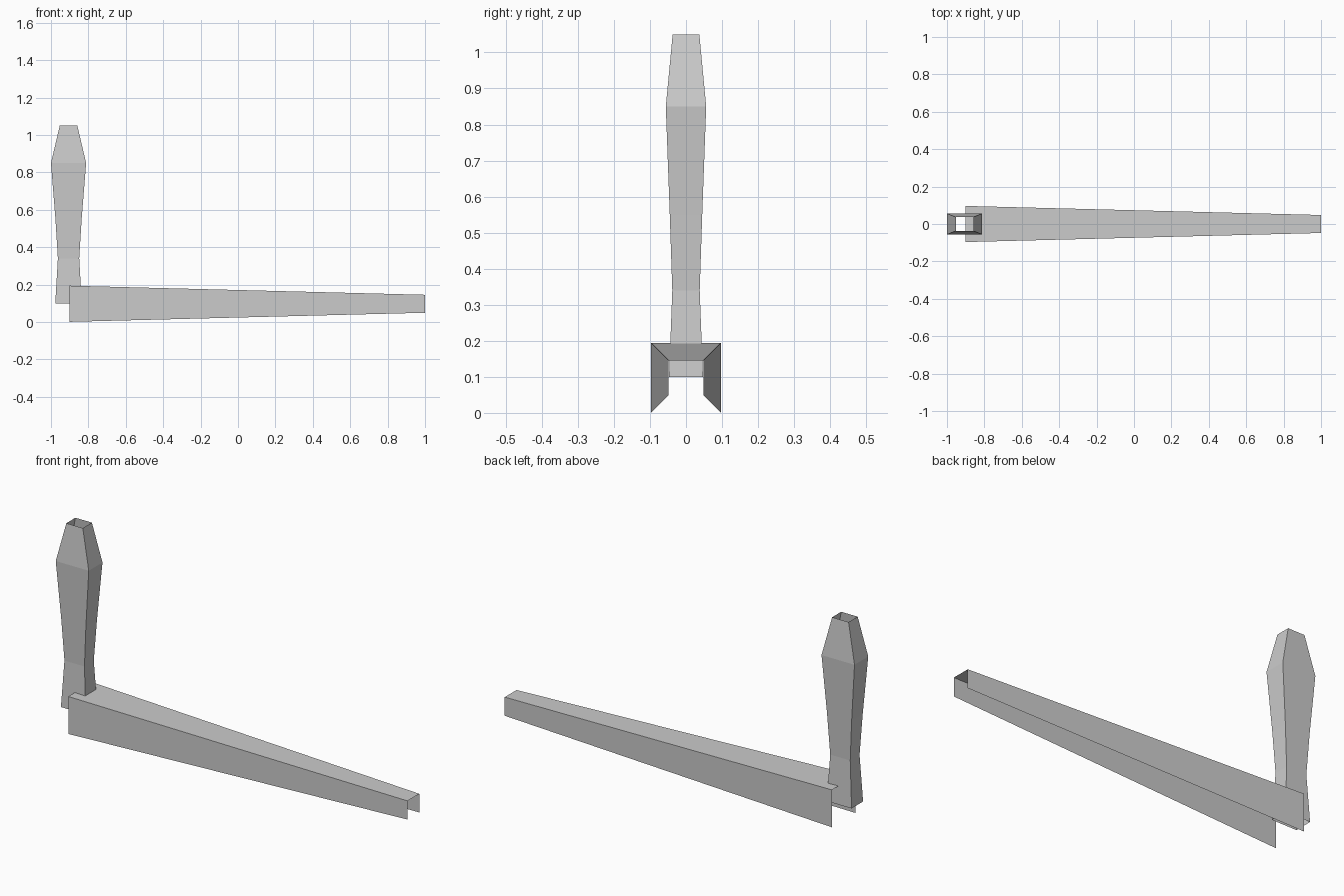
import bpy
import bmesh

cube = bpy.data.objects.get("Cube")
if cube:
    bpy.data.objects.remove(cube, do_unlink=True)

# Single plain grey finish
grey = bpy.data.materials.new("plain_grey")
grey.use_nodes = True
grey.diffuse_color = (0.6, 0.6, 0.6, 1)
grey.node_tree.nodes["Principled BSDF"].inputs["Base Color"].default_value = (0.6, 0.6, 0.6, 1)


def loft(name, sections, closed):
    """Skin a row of cross-sections, leaving both ends open."""
    bm = bmesh.new()
    rings = [[bm.verts.new(p) for p in section] for section in sections]
    for a, b in zip(rings, rings[1:]):
        n = len(a)
        for i in range(n if closed else n - 1):
            j = (i + 1) % n
            bm.faces.new((a[i], a[j], b[j], b[i]))
    mesh = bpy.data.meshes.new(name)
    bm.to_mesh(mesh)
    bm.free()
    mesh.materials.append(grey)
    obj = bpy.data.objects.new(name, mesh)
    bpy.context.collection.objects.link(obj)
    return obj


def rectangle(x, half_x, half_y, z):
    return [(x - half_x, -half_y, z), (x + half_x, -half_y, z),
            (x + half_x, half_y, z), (x - half_x, half_y, z)]


def channel(x, half):
    mid = 0.0975
    return [(x, half, mid - half), (x, half, mid + half),
            (x, -half, mid + half), (x, -half, mid - half)]


# Upright handle: open tube, (height, half width, half depth)
profile = [(0.10, 0.071, 0.047), (0.34, 0.057, 0.038),
           (0.55, 0.070, 0.045), (0.85, 0.094, 0.056), (1.05, 0.047, 0.037)]
loft("handle", [rectangle(-0.906, w, d, z) for z, w, d in profile], True)

# Tapered lever arm: channel open underneath and at both ends
loft("lever_arm", [channel(1.0, 0.048), channel(-0.9, 0.0965)], False)
